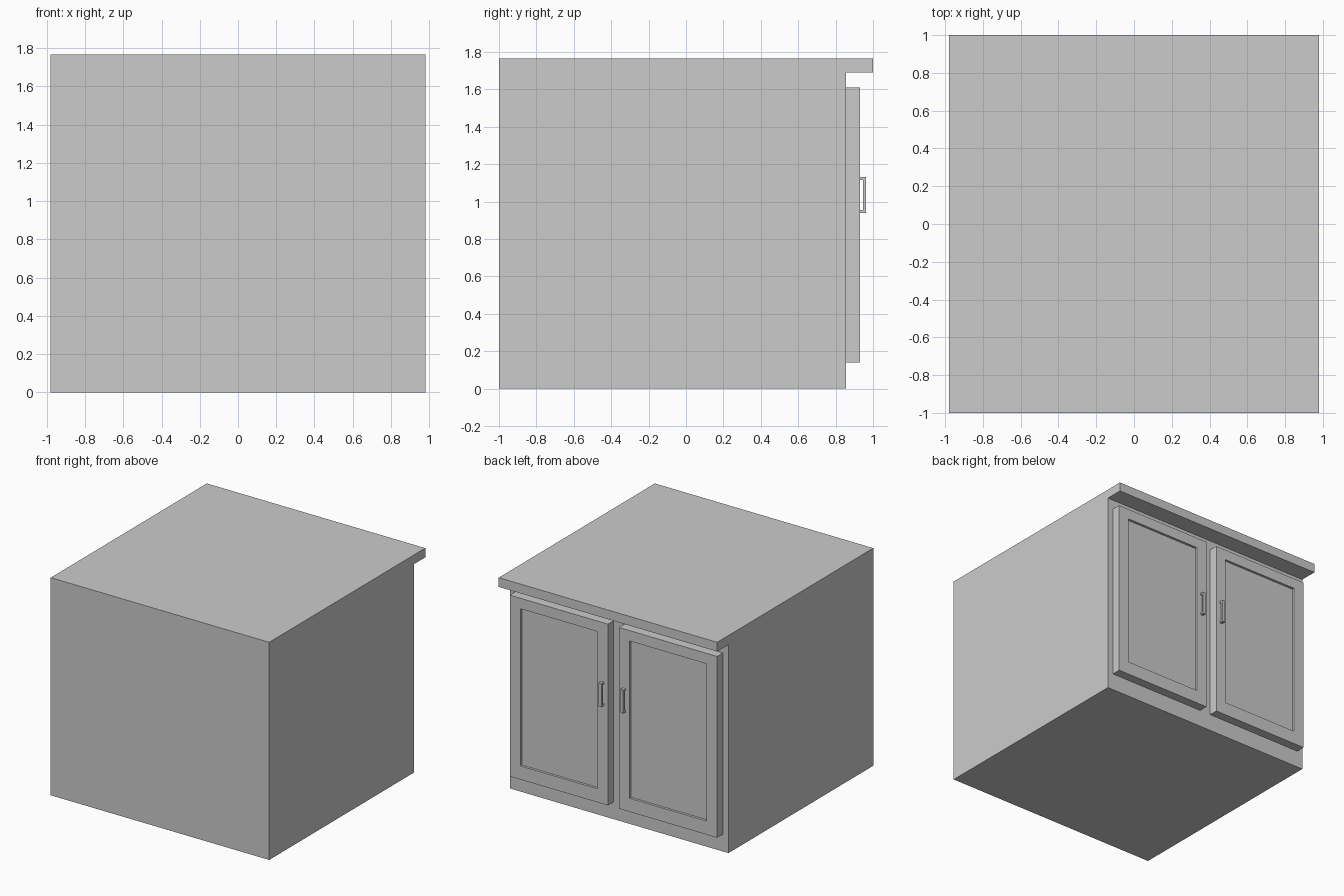
import bpy, bmesh

if "Cube" in bpy.data.objects:
    bpy.data.objects.remove(bpy.data.objects["Cube"])


def extrude(name, outline, axis, start, end):
    """Solid from a 2D outline: axis 'x' reads points as (y, z), axis 'y' as (x, z)."""
    bm = bmesh.new()
    place = (lambda a, b: (start, a, b)) if axis == 'x' else (lambda a, b: (a, start, b))
    face = bm.faces.new([bm.verts.new(place(a, b)) for a, b in outline])
    moved = bmesh.ops.extrude_face_region(bm, geom=[face])['geom']
    d = end - start
    bmesh.ops.translate(bm, vec=(d, 0, 0) if axis == 'x' else (0, d, 0),
                        verts=[v for v in moved if isinstance(v, bmesh.types.BMVert)])
    return finish(name, bm)


def finish(name, bm):
    bmesh.ops.recalc_face_normals(bm, faces=bm.faces)
    mesh = bpy.data.meshes.new(name)
    bm.to_mesh(mesh)
    bm.free()
    obj = bpy.data.objects.new(name, mesh)
    bpy.context.collection.objects.link(obj)
    return obj


def rect(x0, x1, z0, z1):
    return [(x0, z0), (x1, z0), (x1, z1), (x0, z1)]


def door(name, s):
    """Slab door with a sunken centre panel on its +y face."""
    bm = bmesh.new()
    front = rect(0.05, 0.93, 0.14, 1.61)
    inner = rect(0.145, 0.835, 0.25, 1.525)
    rings = [[bm.verts.new((s * x, y, z)) for x, z in pts] for pts, y in
             ((front, 0.855), (front, 0.93), (inner, 0.93), (inner, 0.91))]
    for a, b in zip(rings, rings[1:]):
        for i in range(4):
            j = (i + 1) % 4
            bm.faces.new((a[i], a[j], b[j], b[i]))
    bm.faces.new(rings[0])
    bm.faces.new(rings[-1])
    return finish(name, bm)


# Cabinet body with overhanging countertop, one side profile
extrude("cabinet_body", [(-1, 0), (0.855, 0), (0.855, 1.69), (1, 1.69),
                         (1, 1.765), (-1, 1.765)], 'x', -0.98, 0.98)

# Pair of doors, each with a bracket-shaped pull handle
handle = [(0.93, 0.94), (0.962, 0.94), (0.962, 1.13), (0.93, 1.13),
          (0.93, 1.115), (0.946, 1.115), (0.946, 0.955), (0.93, 0.955)]
for side, s in (("left", -1), ("right", 1)):
    door(side + "_door", s)
    extrude(side + "_handle", handle, 'x', s * 0.085, s * 0.11)
